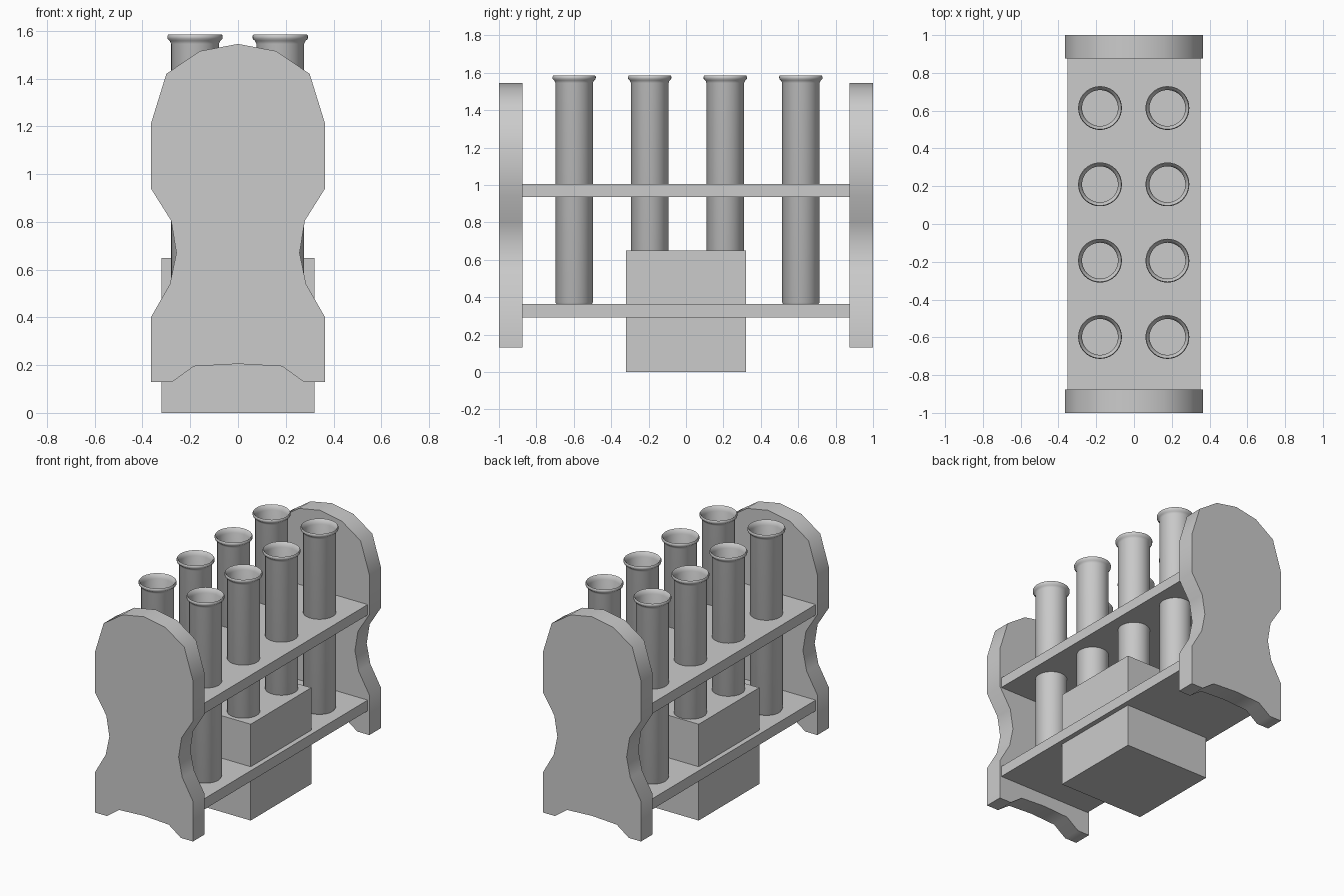
import bpy, bmesh, math

if "Cube" in bpy.data.objects:
    bpy.data.objects.remove(bpy.data.objects["Cube"], do_unlink=True)

grey = bpy.data.materials.new("plain grey")
grey.use_nodes = True
grey.diffuse_color = (0.6, 0.6, 0.6, 1)
grey.node_tree.nodes["Principled BSDF"].inputs["Base Color"].default_value = (0.6, 0.6, 0.6, 1)


def finish(name, bm, smooth=None):
    bmesh.ops.recalc_face_normals(bm, faces=bm.faces)
    mesh = bpy.data.meshes.new(name)
    bm.to_mesh(mesh)
    bm.free()
    mesh.materials.append(grey)
    ob = bpy.data.objects.new(name, mesh)
    bpy.context.collection.objects.link(ob)
    if smooth:
        bpy.ops.object.select_all(action="DESELECT")
        bpy.context.view_layer.objects.active = ob
        ob.select_set(True)
        bpy.ops.object.shade_smooth_by_angle(angle=math.radians(smooth))
    return ob


def box(name, x, y, z0, z1):
    bm = bmesh.new()
    bmesh.ops.create_cube(bm, size=1)
    for v in bm.verts:
        v.co = (v.co.x * 2 * x, v.co.y * 2 * y, z0 + (v.co.z + 0.5) * (z1 - z0))
    return finish(name, bm)


def lathe(bm, profile, x, y, steps=40):
    # Revolve a radius/height profile about a vertical axis
    verts = [bm.verts.new((x + r, y, z)) for r, z in profile]
    edges = [bm.edges.new(pair) for pair in zip(verts, verts[1:])]
    bmesh.ops.spin(bm, geom=verts + edges, cent=(x, y, 0), axis=(0, 0, 1),
                   angle=math.tau, steps=steps, use_merge=True)
    bmesh.ops.remove_doubles(bm, verts=bm.verts, dist=0.0002)


# Contoured end panels, from a mirrored half outline
half = [(0, 1.545), (0.16, 1.515), (0.3, 1.42), (0.365, 1.21), (0.365, 0.94),
        (0.28, 0.805), (0.258, 0.67), (0.285, 0.54), (0.365, 0.4), (0.365, 0.13),
        (0.275, 0.13), (0.185, 0.195), (0, 0.205)]
outline = half + [(-x, z) for x, z in half[-2:0:-1]]
for name, y in (("front_panel", -1), ("back_panel", 0.875)):
    bm = bmesh.new()
    face = bm.faces.new([bm.verts.new((x, y, z)) for x, z in outline])
    out = bmesh.ops.extrude_face_region(bm, geom=[face])
    moved = [g for g in out["geom"] if isinstance(g, bmesh.types.BMVert)]
    bmesh.ops.translate(bm, verts=moved, vec=(0, 0.125, 0))
    finish(name, bm, 40)

# Shelves and central block
box("lower_shelf", 0.353, 0.876, 0.29, 0.362)
upper = box("upper_shelf", 0.353, 0.876, 0.935, 1.005)
box("central_block", 0.32, 0.322, 0, 0.648)

# Hollow tubes with a flared lip
spots = [(x, y) for x in (-0.18, 0.177) for y in (-0.598, -0.194, 0.21, 0.614)]
tube = [(0, 0.356), (0.09, 0.356), (0.1, 0.372), (0.1, 1.545), (0.106, 1.558),
        (0.115, 1.566), (0.116, 1.578), (0.112, 1.585), (0.106, 1.58),
        (0.095, 1.555), (0.095, 0.38), (0, 0.38)]
for i, (x, y) in enumerate(spots):
    bm = bmesh.new()
    lathe(bm, tube, x, y)
    finish(f"tube_{i + 1}", bm, 50)

# Holes through the upper shelf
bm = bmesh.new()
for x, y in spots:
    lathe(bm, [(0, 0.9), (0.098, 0.9), (0.098, 1.05), (0, 1.05)], x, y)
cutter = finish("hole_cutter", bm)
cutter.hide_render = True
mod = upper.modifiers.new("holes", "BOOLEAN")
mod.operation = "DIFFERENCE"
mod.object = cutter
bpy.context.view_layer.objects.active = upper
bpy.ops.object.modifier_apply(modifier=mod.name)
bpy.data.objects.remove(cutter, do_unlink=True)
